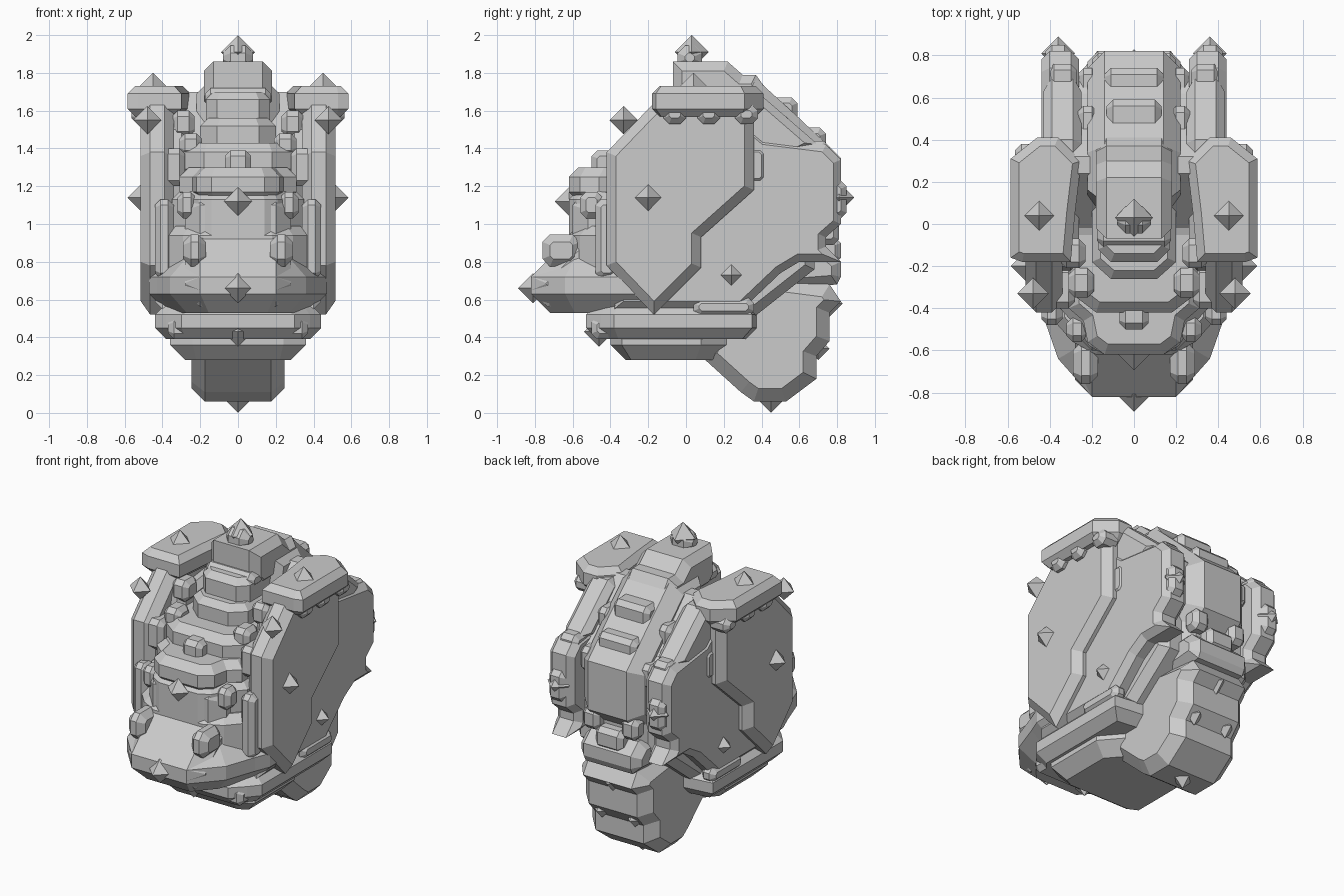
import bpy, bmesh
from mathutils import Vector


def place(axis, a, b, t):
    # outline coordinates (a, b) plus the position t along the extrusion axis
    return Vector({'X': (t, a, b), 'Y': (a, t, b), 'Z': (a, b, t)}[axis])


def finish(name, bm):
    bmesh.ops.recalc_face_normals(bm, faces=bm.faces)
    me = bpy.data.meshes.new(name)
    bm.to_mesh(me)
    bm.free()
    ob = bpy.data.objects.new(name, me)
    bpy.context.collection.objects.link(ob)
    return ob


def prism(name, outline, t0, t1, c=0.05, axis='X'):
    """Extruded outline with chamfered end caps."""
    bm = bmesh.new()
    rings = [[bm.verts.new(place(axis, a, b, t)) for a, b in outline] for t in (t0 + c, t1 - c)]
    n = len(outline)
    for i in range(n):
        j = (i + 1) % n
        bm.faces.new((rings[0][i], rings[0][j], rings[1][j], rings[1][i]))
    caps = [bm.faces.new(rings[0][::-1]), bm.faces.new(rings[1])]
    bmesh.ops.recalc_face_normals(bm, faces=bm.faces)
    for cap, t in zip(caps, (t0, t1)):
        bmesh.ops.inset_region(bm, faces=[cap], thickness=c, use_even_offset=True)
        for v in cap.verts:
            v.co['XYZ'.index(axis)] = t
    return finish(name, bm)


def pair(name, outline, x0, x1, c=0.06):
    prism(name + "_right", outline, x0, x1, c)
    prism(name + "_left", outline, -x1, -x0, c)


def layer(name, half, z0, z1, c=0.05):
    # symmetric plan outline from its right half
    prism(name, half + [(-x, y) for x, y in half[::-1]], z0, z1, c, 'Z')


def spike(name, x, y, z, r=0.08):
    # pointed octahedral stud, mirrored when off-centre
    for s in ((1, -1) if x else (1,)):
        bm = bmesh.new()
        dirs = [(1, 0, 0), (0, 1, 0), (-1, 0, 0), (0, -1, 0), (0, 0, 1), (0, 0, -1)]
        v = [bm.verts.new(Vector((s * x, y, z)) + Vector(d) * r) for d in dirs]
        for i in range(4):
            for p in (4, 5):
                bm.faces.new((v[i], v[(i + 1) % 4], v[p]))
        finish(name, bm)


def block(name, x, y, z, w, d, h, c=0.03):
    # chamfered block given by centre and full size, mirrored when off-centre
    for s in ((1, -1) if x else (1,)):
        out = [(y - d/2, z - h/2 + c), (y - d/2 + c, z - h/2), (y + d/2 - c, z - h/2), (y + d/2, z - h/2 + c),
               (y + d/2, z + h/2 - c), (y + d/2 - c, z + h/2), (y - d/2 + c, z + h/2), (y - d/2, z + h/2 - c)]
        prism(name, out, s * x - w/2, s * x + w/2, c)


# inner core, channel floor beside the crest, spine down the back
prism("core", [(-0.36, 0.5), (0.35, 0.5), (0.68, 0.76), (0.68, 1.36), (0.45, 1.5), (0.3, 1.55), (-0.2, 1.38), (-0.36, 1.25)], -0.34, 0.34)
prism("channel_floor", [(-0.12, 1.34), (0.24, 1.7), (0.32, 1.7), (0.62, 1.4), (0.4, 1.2), (-0.1, 1.2)], -0.33, 0.33, 0.03)
prism("spine", [(-0.1, 1.0), (0.5, 0.7), (0.74, 0.75), (0.74, 0.95), (0.82, 1.03), (0.82, 1.35),
                (0.6, 1.56), (0.37, 1.77), (0.1, 1.77)], -0.22, 0.22, 0.08)
prism("spine_base", [(0.4, 0.62), (0.55, 0.66), (0.8, 0.68), (0.82, 0.72), (0.82, 0.8), (0.74, 0.87), (0.4, 0.87)], -0.22, 0.22, 0.05)

# side plates
pair("front_side_plate", [(-0.42, 0.78), (-0.17, 0.52), (0.08, 0.77), (0.08, 0.93), (0.36, 1.18), (0.36, 1.62),
                          (-0.17, 1.64), (-0.42, 1.38)], 0.34, 0.515, 0.05)
pair("back_side_plate", [(-0.38, 0.55), (0.3, 0.55), (0.5, 0.74), (0.6, 0.8), (0.82, 0.8), (0.74, 0.88),
                         (0.74, 0.93), (0.82, 1.0), (0.82, 1.34), (0.74, 1.42), (0.42, 1.46), (0.3, 1.56), (-0.2, 1.5)],
     0.26, 0.44, 0.04)
pair("back_plate_rim", [(0.3, 1.25), (0.42, 1.25), (0.45, 1.36), (0.58, 1.36), (0.7, 1.42), (0.4, 1.68), (0.28, 1.68)],
     0.25, 0.43, 0.04)

# shoulder caps
for s, side in ((1, "right"), (-1, "left")):
    cap = [(0.3, -0.18), (0.53, -0.18), (0.585, -0.16), (0.585, 0.31), (0.46, 0.41), (0.36, 0.41), (0.25, 0.3), (0.28, 0.05)]
    prism("shoulder_cap_" + side, [(s * x, y) for x, y in cap], 1.57, 1.73, 0.04, 'Z')
for y in (-0.06, 0.12, 0.32):
    block("shoulder_notch", 0.49, y, 1.58, 0.15, 0.12, 0.1)

# crest on top
prism("crest", [(-0.07, 1.66), (0.0, 1.6), (0.35, 1.6), (0.42, 1.72), (0.37, 1.79), (0.3, 1.79), (0.22, 1.86), (-0.07, 1.86)],
      -0.18, 0.18, 0.05)
block("crest_visor", 0, -0.04, 1.67, 0.35, 0.14, 0.1)
block("crest_top", 0, 0.02, 1.88, 0.16, 0.13, 0.13, 0.04)
spike("crest_tip", 0, 0.03, 1.91, 0.09)

# stepped front with a sloping central panel
layer("front_lip", [(0.2, -0.82), (0.36, -0.64), (0.43, -0.44), (0.47, -0.34), (0.47, -0.1)], 0.53, 0.82, 0.1)
prism("front_slope", [(-0.82, 0.65), (-0.82, 0.72), (-0.6, 0.94), (-0.6, 1.1), (-0.54, 1.17), (-0.3, 1.17), (-0.3, 0.56), (-0.73, 0.56)],
      -0.28, 0.28, 0.08)
block("front_slope_shoulder", 0.23, -0.66, 0.86, 0.12, 0.2, 0.17, 0.04)
layer("front_cheek", [(0.18, -0.62), (0.29, -0.56), (0.38, -0.46), (0.38, -0.3)], 0.66, 0.99, 0.05)
layer("front_middle", [(0.14, -0.62), (0.21, -0.58), (0.28, -0.48), (0.35, -0.4), (0.35, -0.2)], 0.88, 1.18, 0.05)
layer("front_brow", [(0.14, -0.62), (0.22, -0.56), (0.24, -0.46), (0.31, -0.4), (0.31, -0.2)], 1.12, 1.3, 0.05)
layer("front_upper", [(0.18, -0.42), (0.31, -0.32), (0.31, 0.0)], 1.24, 1.43, 0.05)
layer("front_neck", [(0.11, -0.26), (0.2, -0.18), (0.2, 0.2)], 1.36, 1.56, 0.04)
layer("front_visor", [(0.11, -0.18), (0.17, -0.12), (0.17, 0.2)], 1.51, 1.7, 0.04)

# underside
layer("under_body", [(0.3, -0.53), (0.38, -0.45), (0.44, -0.38), (0.44, 0.35), (0.2, 0.38)], 0.39, 0.58, 0.06)
layer("under_belly", [(0.24, -0.4), (0.36, -0.34), (0.36, 0.08), (0.24, 0.22)], 0.28, 0.48, 0.08)
prism("lower_back_block", [(0.08, 0.3), (0.29, 0.11), (0.36, 0.06), (0.53, 0.06), (0.69, 0.18), (0.69, 0.3), (0.76, 0.38),
                           (0.76, 0.53), (0.82, 0.59), (0.76, 0.68), (0.45, 0.72), (0.2, 0.55)], -0.245, 0.245, 0.07)

# small chamfered steps on front, sides and back
details = [
    (0.25, -0.28, 1.42, 0.12, 0.14, 0.12), (0.34, -0.3, 1.3, 0.12, 0.2, 0.2), (0.29, -0.14, 1.53, 0.12, 0.14, 0.14),
    (0.39, -0.42, 0.92, 0.1, 0.12, 0.42), (0.27, -0.5, 1.1, 0.1, 0.12, 0.14),
    (0, -0.4, 1.32, 0.14, 0.2, 0.14), (0.4, 0.36, 1.31, 0.1, 0.14, 0.2),
    (0.4, 0.2, 0.56, 0.1, 0.32, 0.1), (0.3, -0.43, 0.45, 0.14, 0.14, 0.12),
    (0.22, 0.46, 1.5, 0.1, 0.2, 0.14), (0.22, 0.66, 1.3, 0.1, 0.16, 0.16), (0.14, 0.75, 0.96, 0.12, 0.12, 0.14),
    (0, 0.76, 0.86, 0.2, 0.12, 0.14), (0, 0.5, 1.6, 0.26, 0.18, 0.14), (0, 0.67, 1.44, 0.28, 0.14, 0.14),
    (0.36, 0.8, 1.13, 0.12, 0.1, 0.2), (0.34, 0.68, 1.38, 0.14, 0.16, 0.12),
]
for d in details:
    block("surface_block", *d)

# pointed studs
studs = [(0.51, -0.2, 1.14, 0.075), (0.45, 0.04, 1.72, 0.08), (0.48, -0.33, 1.55, 0.075), (0.43, 0.24, 0.73, 0.065),
         (0, -0.81, 0.66, 0.08), (0, -0.62, 1.12, 0.075), (0, -0.46, 0.43, 0.08), (0, 0.45, 0.08, 0.08),
         (0.36, 0.81, 1.14, 0.08), (0, 0.76, 0.58, 0.07), (0.12, 0.7, 0.34, 0.06), (0.2, -0.34, 0.36, 0.06)]
for x, y, z, r in studs:
    spike("stud", x, y, z, r)
